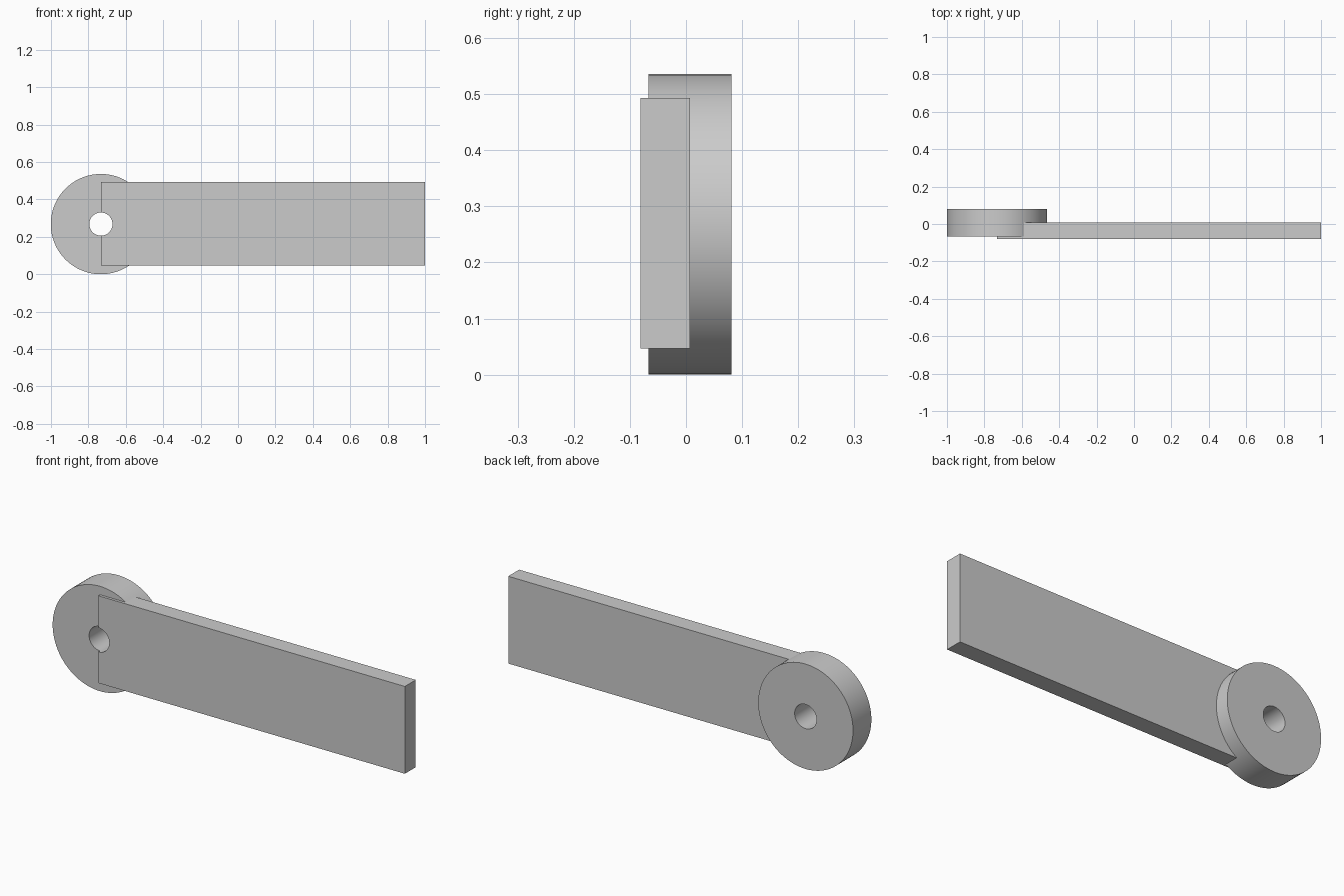
import bpy
import math

if "Cube" in bpy.data.objects:
    bpy.data.objects.remove(bpy.data.objects["Cube"], do_unlink=True)

PIVOT_X, PIVOT_Z = -0.733, 0.268

grey = bpy.data.materials.new("plain grey")
grey.use_nodes = True
colour = (0.6, 0.6, 0.6, 1)
grey.diffuse_color = colour
grey.node_tree.nodes["Principled BSDF"].inputs["Base Color"].default_value = colour


def cylinder(name, radius, y0, y1, sides):
    """Cylinder around the pivot axis, running along y."""
    bpy.ops.mesh.primitive_cylinder_add(
        vertices=sides, radius=radius, depth=y1 - y0,
        location=(PIVOT_X, (y0 + y1) / 2, PIVOT_Z),
        rotation=(math.pi / 2, 0, 0))
    obj = bpy.context.object
    obj.name = name
    obj.data.materials.append(grey)
    return obj


def box(name, low, high):
    """Box between two opposite corners."""
    bpy.ops.mesh.primitive_cube_add(
        size=1, location=[(a + b) / 2 for a, b in zip(low, high)])
    obj = bpy.context.object
    obj.name = name
    obj.scale = [b - a for a, b in zip(low, high)]
    bpy.ops.object.transform_apply(location=False, rotation=False, scale=True)
    obj.data.materials.append(grey)
    return obj


def combine(target, tool, operation):
    """Apply a boolean and discard the tool."""
    mod = target.modifiers.new(operation.lower(), "BOOLEAN")
    mod.operation, mod.object, mod.solver = operation, tool, "EXACT"
    bpy.context.view_layer.objects.active = target
    bpy.ops.object.modifier_apply(modifier=mod.name)
    bpy.data.objects.remove(tool, do_unlink=True)


# Flat arm joined to the round hub
arm = box("lever_arm", (PIVOT_X, -0.081, 0.047), (1, 0.007, 0.493))
hub = cylinder("hub", 0.268, -0.067, 0.081, 96)
combine(arm, hub, "UNION")

# Pivot hole through both
hole = cylinder("pivot_hole", 0.062, -0.2, 0.2, 48)
combine(arm, hole, "DIFFERENCE")

bpy.ops.object.select_all(action="DESELECT")
arm.select_set(True)
bpy.context.view_layer.objects.active = arm
bpy.ops.object.shade_smooth_by_angle(angle=math.radians(30))
